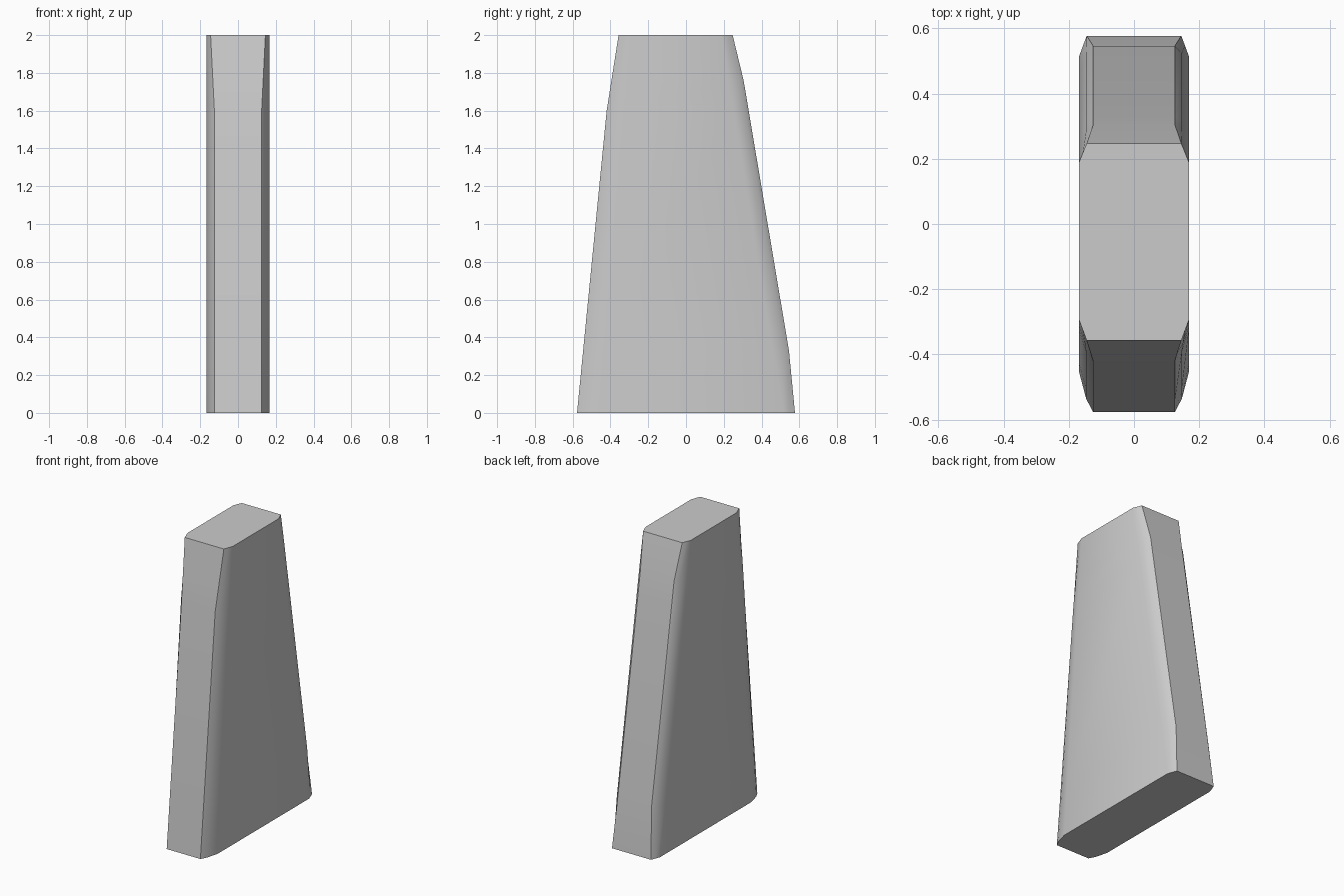
import bpy, bmesh, math

if "Cube" in bpy.data.objects:
    bpy.data.objects.remove(bpy.data.objects["Cube"])

# Edge profiles: (z, y of the narrow face, half width of the narrow face)
FRONT = [(0, -0.577, 0.125), (1.6, -0.42, 0.125), (2, -0.357, 0.145)]
BACK = [(0, 0.577, 0.145), (0.33, 0.545, 0.125), (1.76, 0.305, 0.125), (2, 0.247, 0.145)]
# Where the wide side faces end: (z, y)
SIDE_FRONT = [(0, -0.455), (2, -0.295)]
SIDE_BACK = [(0, 0.515), (2, 0.19)]
HALF = 0.168


def sample(profile, z):
    for a, b in zip(profile, profile[1:]):
        if z <= b[0]:
            t = (z - a[0]) / (b[0] - a[0])
            return [p + (q - p) * t for p, q in zip(a[1:], b[1:])]


def corner(edge, side, z, sign):
    """Rounded chamfer from the narrow face to the wide side."""
    y, w = sample(edge, z)
    s = sample(side, z)[0]
    bulge = (0.145 - w) / 0.02 * 0.02
    return [(w, y), ((w + HALF) / 2, (y + s) / 2 + sign * bulge), (HALF, s)]


# Tapered slab lofted through level cross-sections
bm = bmesh.new()
rings = []
for z in (0, 0.33, 1.6, 1.76, 2):
    right = corner(FRONT, SIDE_FRONT, z, -1) + corner(BACK, SIDE_BACK, z, 1)[::-1]
    outline = right + [(-x, y) for x, y in reversed(right)]
    rings.append([bm.verts.new((x, y, z)) for x, y in outline])
for low, high in zip(rings, rings[1:]):
    n = len(low)
    for i in range(n):
        j = (i + 1) % n
        bm.faces.new((low[i], low[j], high[j], high[i]))
bm.faces.new(rings[0][::-1])
bm.faces.new(rings[-1])
bmesh.ops.recalc_face_normals(bm, faces=bm.faces)

mesh = bpy.data.meshes.new("tapered_slab")
bm.to_mesh(mesh)
bm.free()
slab = bpy.data.objects.new("tapered_slab", mesh)
bpy.context.collection.objects.link(slab)
bpy.context.view_layer.objects.active = slab
slab.select_set(True)
bpy.ops.object.shade_smooth_by_angle(angle=math.radians(30))
